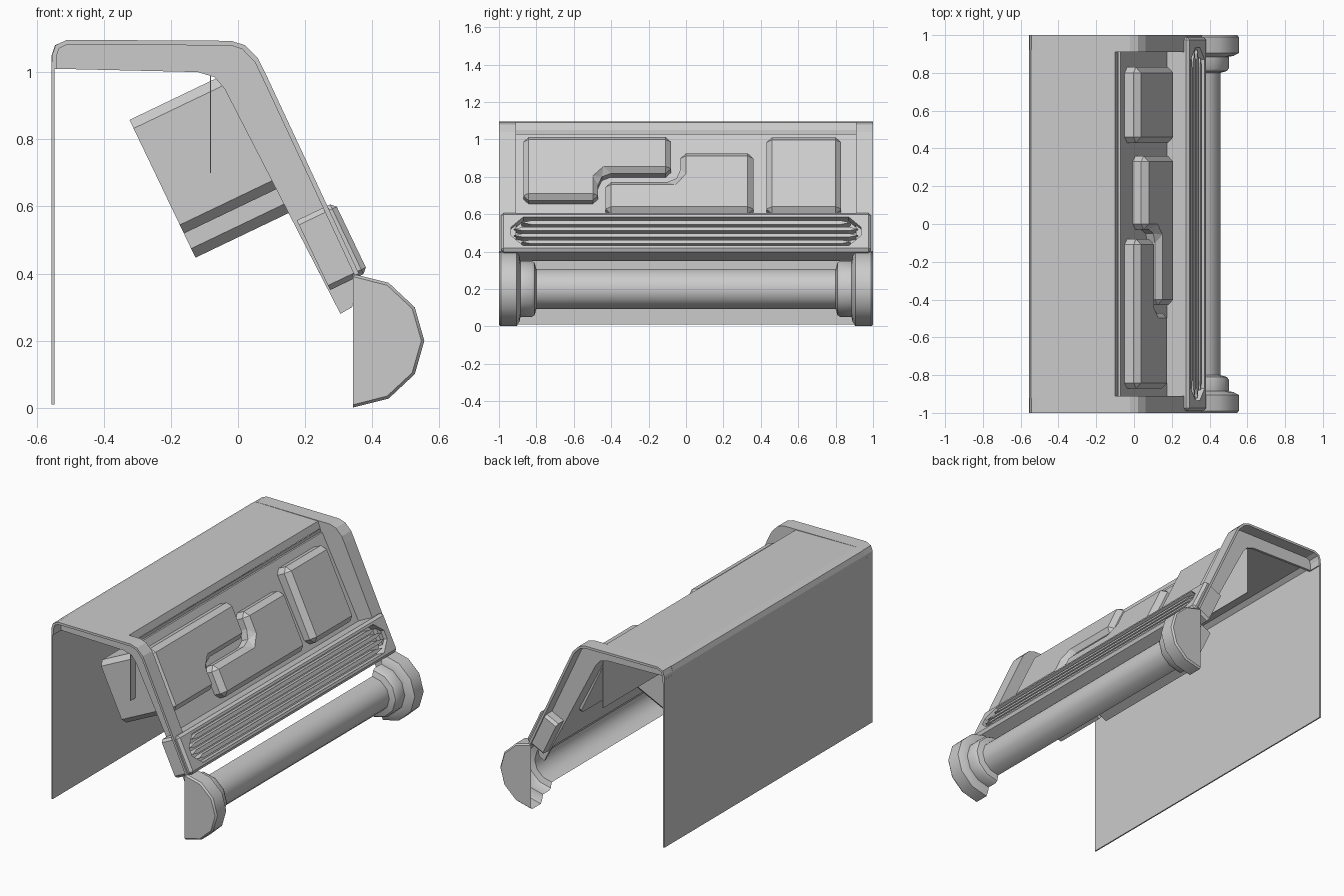
import bpy, bmesh, math
from mathutils import Vector

if "Cube" in bpy.data.objects:
    bpy.data.objects.remove(bpy.data.objects["Cube"], do_unlink=True)

COLOUR = (0.6, 0.6, 0.6, 1)
grey = bpy.data.materials.new("plain_grey")
grey.use_nodes = True
grey.diffuse_color = COLOUR
grey.node_tree.nodes["Principled BSDF"].inputs["Base Color"].default_value = COLOUR

ORIGIN = Vector((0.06, 0, 1.03))     # top of the sloping front
DOWN = Vector((0.432, 0, -0.902))    # along the slope
OUT = Vector((0.902, 0, 0.432))      # away from the slope


def on_slope(y, s, n):
    return ORIGIN + DOWN * s + OUT * n + Vector((0, y, 0))


def finish(name, bm):
    bmesh.ops.recalc_face_normals(bm, faces=bm.faces)
    mesh = bpy.data.meshes.new(name)
    bm.to_mesh(mesh)
    bm.free()
    mesh.materials.append(grey)
    obj = bpy.data.objects.new(name, mesh)
    bpy.context.collection.objects.link(obj)
    return obj


def prism(name, points, offset, bevel=0.0):
    """Extrude an outline; a bevel chamfers all but the base edges."""
    bm = bmesh.new()
    base = bm.faces.new([bm.verts.new(p) for p in points])
    base_edges = set(base.edges)
    top = bmesh.ops.extrude_face_region(bm, geom=[base], use_keep_orig=True)
    moved = [g for g in top["geom"] if isinstance(g, bmesh.types.BMVert)]
    bmesh.ops.translate(bm, verts=moved, vec=offset)
    bmesh.ops.recalc_face_normals(bm, faces=bm.faces)
    if bevel:
        edges = [e for e in bm.edges if e not in base_edges]
        bmesh.ops.bevel(bm, geom=edges, offset=bevel, segments=1,
                        affect='EDGES', clamp_overlap=True)
    return finish(name, bm)


def side_prism(name, xz, y0, y1):
    return prism(name, [Vector((x, y0, z)) for x, z in xz], Vector((0, y1 - y0, 0)))


def slope_prism(name, ys, n0, n1, bevel=0.0):
    return prism(name, [on_slope(y, s, n0) for y, s in ys], OUT * (n1 - n0), bevel)


def rect(y0, y1, s0, s1):
    return [(y0, s0), (y1, s0), (y1, s1), (y0, s1)]


def inward(points, distance):
    """Copy of an open clockwise line, moved to its right."""
    moved = []
    for i, p in enumerate(points):
        a = Vector(points[max(i - 1, 0)])
        b = Vector(points[min(i + 1, len(points) - 1)])
        along = (b - a).normalized()
        moved.append((p[0] + along.y * distance, p[1] - along.x * distance))
    return moved


# Back and top sheet with its folded corner
side_prism("back_and_top_sheet", [
    (-0.555, 0.01), (-0.555, 1.05), (-0.545, 1.08), (-0.51, 1.095),
    (-0.1, 1.09), (-0.085, 1.05), (-0.52, 1.05), (-0.547, 1.03),
    (-0.547, 0.01)], -0.92, 0.92)
side_prism("back_sheet_full_width", [(-0.555, 0.01), (-0.547, 0.01),
                                     (-0.547, 1.03), (-0.555, 1.03)], -1, 1)

# Hanging wall under the top sheet
side_prism("inner_wall", [(-0.084, 0.7), (-0.081, 0.7), (-0.081, 1.05),
                          (-0.084, 1.05)], -0.915, 0.915)

# Bent end ribs: a recessed web with a thin rim around its outer edge
outer = [(-0.555, 1.01), (-0.554, 1.05), (-0.543, 1.08), (-0.51, 1.096),
         (-0.02, 1.093), (0.02, 1.08), (0.06, 1.04), (0.08, 1.0), (0.36, 0.4)]
web = outer + [(0.34, 0.3), (0.305, 0.28), (-0.04, 0.95), (-0.07, 0.985),
               (-0.12, 1.0)]
rim = outer + inward(outer, 0.014)[::-1]
for side, end in ((-1, "front"), (1, "back")):
    side_prism(end + "_rib_web", web, side * 0.91, side * 0.925)
    side_prism(end + "_rib_rim", rim, side * 0.92, side)

# Sloping panel
side_prism("sloping_panel", [(-0.081, 1.03), (0.256, 0.375), (0.266, 0.375),
                             (-0.071, 1.03)], -0.915, 0.915)

# Chamfered blocks: outline and depth behind the slope
blocks = {
    "front_stepped_block": (-0.42, [
        (-0.87, -0.01), (-0.08, -0.01), (-0.08, 0.205), (-0.43, 0.205),
        (-0.47, 0.245), (-0.47, 0.365), (-0.87, 0.365)]),
    "middle_stepped_block": (-0.42, [
        (-0.43, 0.255), (-0.07, 0.255), (-0.03, 0.21), (-0.03, 0.085),
        (0.36, 0.085), (0.36, 0.445), (-0.43, 0.445)]),
    "back_block": (-0.13, rect(0.43, 0.83, -0.01, 0.445)),
}
for name, (depth, outline) in blocks.items():
    slope_prism(name, outline, depth, -0.035, 0.03)

# Grille plate with a recess that has clipped corners
plate = slope_prism("grille_plate", rect(-0.99, 0.99, 0.475, 0.705), -0.1, 0.025, 0.015)
half = [(0.935, 0.565), (0.935, 0.615), (0.87, 0.675), (-0.87, 0.675)]
cutter = slope_prism("grille_cutter", half + [(-y, 1.18 - s) for y, s in half],
                     -0.03, 0.1)
cutter.hide_render = True
cut = plate.modifiers.new("recess", 'BOOLEAN')
cut.operation, cut.object, cut.solver = 'DIFFERENCE', cutter, 'EXACT'
bpy.context.view_layer.objects.active = plate
bpy.ops.object.modifier_apply(modifier=cut.name)
bpy.data.objects.remove(cutter, do_unlink=True)

# Long pointed grille fins
for i in range(4):
    s = 0.533 + i * 0.038
    length = 0.88 if i in (0, 3) else 0.92
    slope_prism(f"grille_fin_{i + 1}", [
        (-length, s), (-length + 0.05, s - 0.011), (length - 0.05, s - 0.011),
        (length, s), (length - 0.05, s + 0.011), (-length + 0.05, s + 0.011)],
        -0.035, 0.015)

# Half-round bar with stepped end caps, open towards the back
profile = [(1, 0), (1, 0.204), (0.99, 0.213), (0.905, 0.213), (0.89, 0.185),
           (0.885, 0.16), (0.825, 0.16), (0.81, 0.15), (0.8, 0.115)]
profile = [(-y, r) for y, r in profile] + profile[::-1]
STEPS = 6
bm = bmesh.new()
rows = []
for k in range(STEPS + 1):
    a = math.pi * (k / STEPS - 0.5)
    rows.append([bm.verts.new((0.342 + r * math.cos(a), y, 0.2 + 0.935 * r * math.sin(a)))
                 for y, r in profile])
for low, high in zip(rows, rows[1:]):
    for j in range(len(profile) - 1):
        bm.faces.new((low[j], low[j + 1], high[j + 1], high[j]))
bmesh.ops.remove_doubles(bm, verts=bm.verts, dist=0.0001)
bar = finish("stepped_half_round_bar", bm)
bpy.ops.object.select_all(action='DESELECT')
bar.select_set(True)
bpy.context.view_layer.objects.active = bar
bpy.ops.object.shade_smooth_by_angle(angle=math.radians(35))
